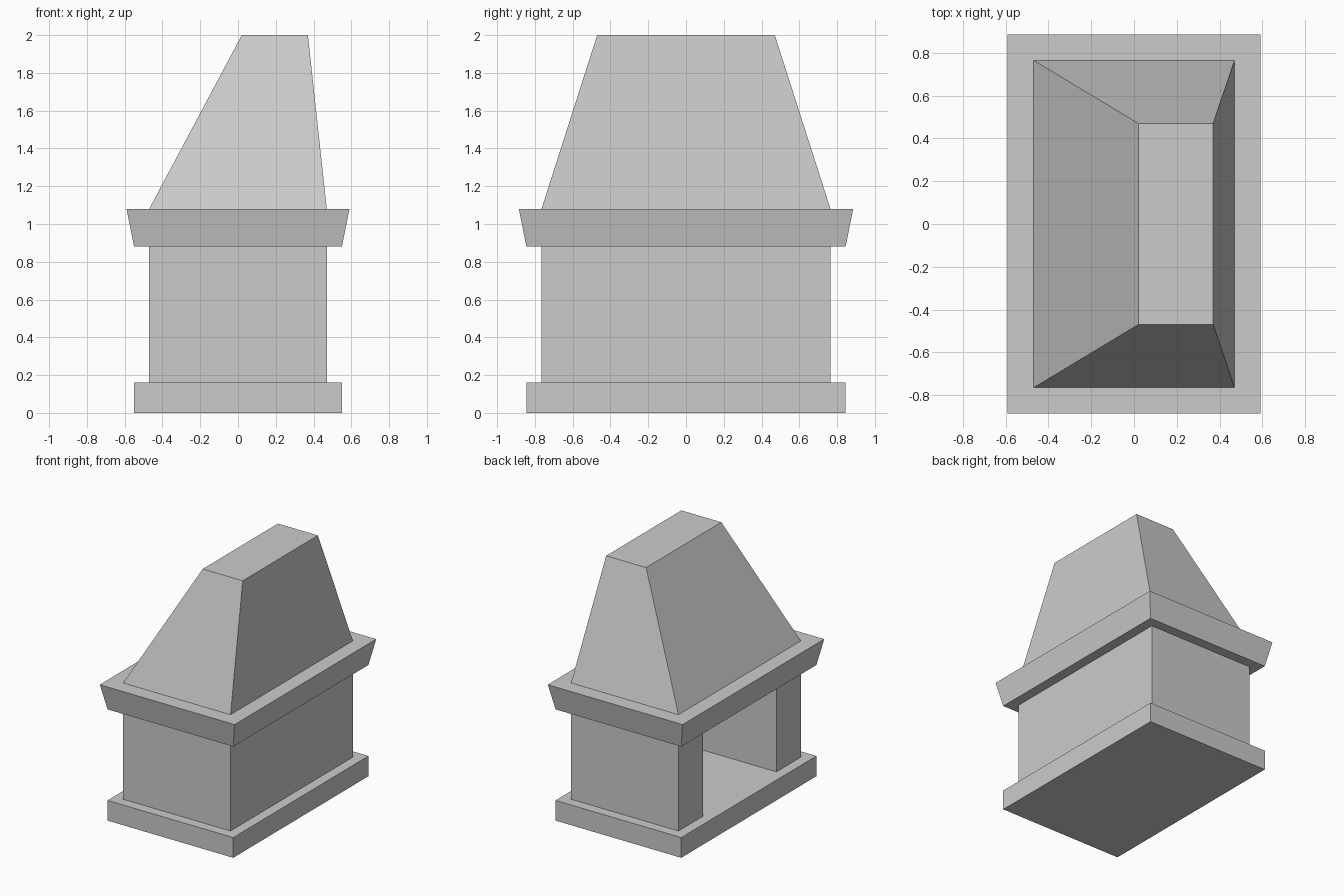
import bpy
import bmesh

if "Cube" in bpy.data.objects:
    bpy.data.objects.remove(bpy.data.objects["Cube"])


def finish(name, bm):
    bmesh.ops.recalc_face_normals(bm, faces=bm.faces)
    mesh = bpy.data.meshes.new(name)
    bm.to_mesh(mesh)
    bm.free()
    obj = bpy.data.objects.new(name, mesh)
    bpy.context.collection.objects.link(obj)
    return obj


def tapered_block(name, z0, z1, bottom, top):
    """Block between two rectangles, each given as (x_min, x_max, half_depth)."""
    bm = bmesh.new()
    rings = []
    for z, (xa, xb, hy) in ((z0, bottom), (z1, top)):
        corners = ((xa, -hy), (xb, -hy), (xb, hy), (xa, hy))
        rings.append([bm.verts.new((x, y, z)) for x, y in corners])
    lo, hi = rings
    bm.faces.new(lo[::-1])
    bm.faces.new(hi)
    for i in range(4):
        j = (i + 1) % 4
        bm.faces.new((lo[i], lo[j], hi[j], hi[i]))
    return finish(name, bm)


def extruded_plan(name, half_outline, z0, z1):
    """Plan outline mirrored across y = 0, extruded upward."""
    outline = half_outline + [(x, -y) for x, y in reversed(half_outline)]
    bm = bmesh.new()
    face = bm.faces.new([bm.verts.new((x, y, z0)) for x, y in outline])
    result = bmesh.ops.extrude_face_region(bm, geom=[face], use_keep_orig=True)
    verts = [g for g in result["geom"] if isinstance(g, bmesh.types.BMVert)]
    bmesh.ops.translate(bm, verts=verts, vec=(0, 0, z1 - z0))
    return finish(name, bm)


# Hearth slab
tapered_block("hearth_base", 0, 0.16, (-0.55, 0.55, 0.845), (-0.55, 0.55, 0.845))

# U-shaped firebox, open towards -x
extruded_plan("firebox_walls",
              [(0.47, 0.765), (-0.47, 0.765), (-0.47, 0.46), (0.28, 0.46)][::-1],
              0.16, 0.88)

# Flared mantel shelf
tapered_block("mantel_shelf", 0.88, 1.08, (-0.55, 0.55, 0.845), (-0.59, 0.59, 0.885))

# Lopsided chimney hood
tapered_block("chimney_hood", 1.08, 2.0, (-0.47, 0.47, 0.765), (0.02, 0.37, 0.47))
